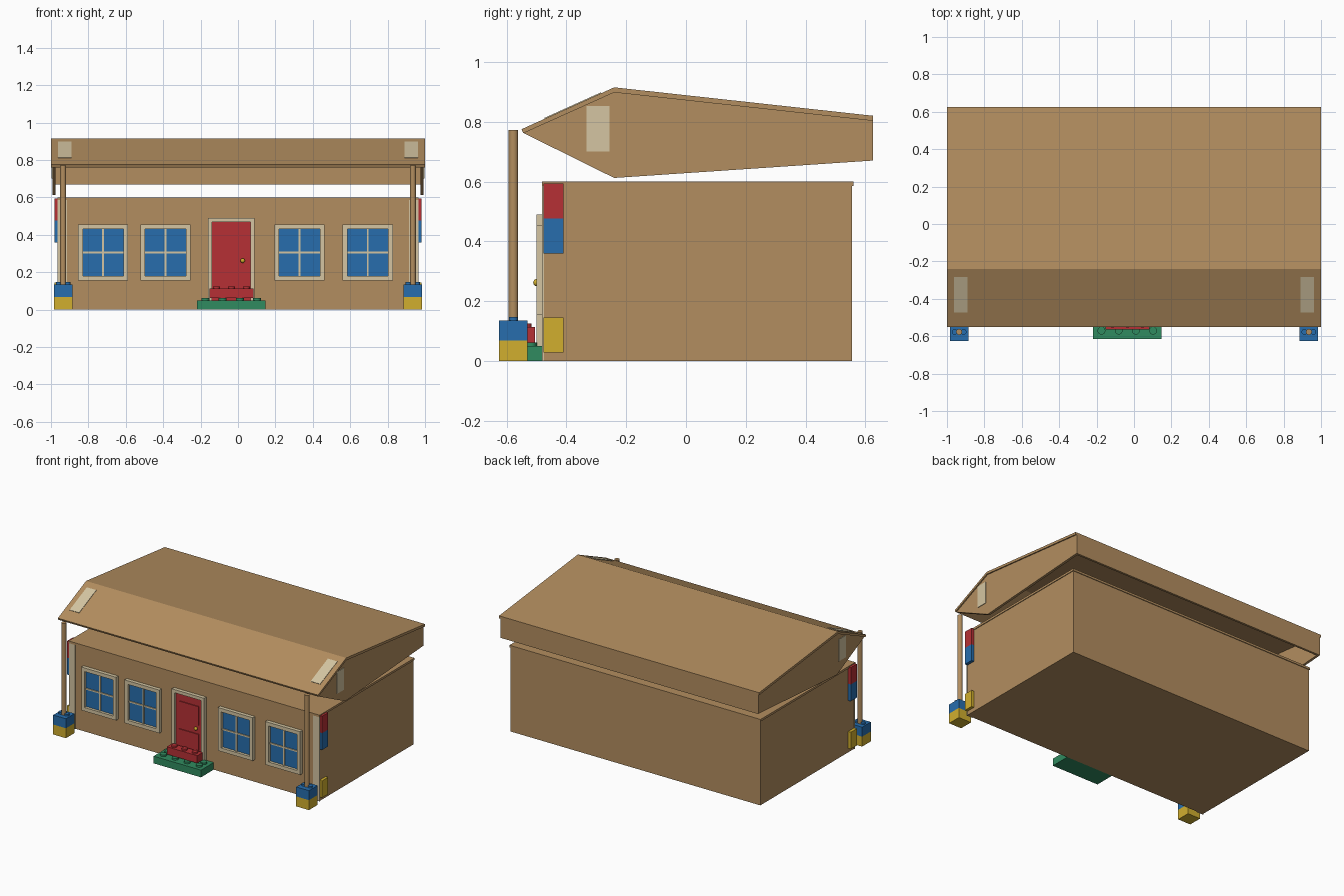
import bpy, bmesh
from math import radians
from mathutils import Matrix, Vector

if "Cube" in bpy.data.objects:
    bpy.data.objects.remove(bpy.data.objects["Cube"], do_unlink=True)


def make_material(name, rgb):
    m = bpy.data.materials.new(name)
    m.use_nodes = True
    m.diffuse_color = (*rgb, 1)
    m.node_tree.nodes["Principled BSDF"].inputs["Base Color"].default_value = (*rgb, 1)
    return m


brown = make_material("cardboard brown", (0.45, 0.27, 0.115))
cream = make_material("cream", (0.66, 0.56, 0.36))
blue = make_material("blue", (0.02, 0.155, 0.42))
red = make_material("red", (0.47, 0.03, 0.035))
yellow = make_material("yellow", (0.64, 0.43, 0.028))
green = make_material("green", (0.03, 0.26, 0.115))


def finish(bm, name, mat):
    bmesh.ops.recalc_face_normals(bm, faces=bm.faces)
    me = bpy.data.meshes.new(name)
    bm.to_mesh(me)
    bm.free()
    me.materials.append(mat)
    ob = bpy.data.objects.new(name, me)
    bpy.context.collection.objects.link(ob)
    return ob


def box(name, mat, x, y, z):
    """Box from (low, high) pairs."""
    bm = bmesh.new()
    size = [b - a for a, b in (x, y, z)]
    mid = [(a + b) / 2 for a, b in (x, y, z)]
    bmesh.ops.create_cube(bm, size=1, matrix=Matrix.Translation(mid) @ Matrix.Diagonal((*size, 1)))
    return finish(bm, name, mat)


def prism(name, mat, x, profile):
    """Extrude a (y, z) profile from x[0] to x[1]."""
    bm = bmesh.new()
    face = bm.faces.new([bm.verts.new((x[0], y, z)) for y, z in profile])
    out = bmesh.ops.extrude_face_region(bm, geom=[face])
    verts = [v for v in out["geom"] if isinstance(v, bmesh.types.BMVert)]
    bmesh.ops.translate(bm, verts=verts, vec=(x[1] - x[0], 0, 0))
    return finish(bm, name, mat)


def smooth(ob):
    bpy.ops.object.select_all(action='DESELECT')
    ob.select_set(True)
    bpy.context.view_layer.objects.active = ob
    bpy.ops.object.shade_smooth_by_angle(angle=radians(35))


def cylinder(name, mat, x, y, z, r):
    bm = bmesh.new()
    bmesh.ops.create_cone(bm, cap_ends=True, segments=20, radius1=r, radius2=r, depth=z[1] - z[0],
                          matrix=Matrix.Translation((x, y, sum(z) / 2)))
    smooth(finish(bm, name, mat))


def frame(name, mat, x, y, z, w, sill=True):
    """Rectangular surround made of bars of width w."""
    box(name + "_left_bar", mat, (x[0], x[0] + w), y, z)
    box(name + "_right_bar", mat, (x[1] - w, x[1]), y, z)
    inner = (x[0] + w, x[1] - w)
    box(name + "_head", mat, inner, y, (z[1] - w, z[1]))
    if sill:
        box(name + "_sill", mat, inner, y, (z[0], z[0] + w))


# House body and lid
WALL = -0.475
box("house_body", brown, (-0.96, 0.96), (WALL, 0.555), (0, 0.585))
box("body_lid", brown, (-0.965, 0.965), (-0.482, 0.56), (0.585, 0.6))

# Roof shell: two sloping panels, back fascia and gable ends, open below
eave, ridge, back = (-0.55, 0.775), (-0.24, 0.915), (0.625, 0.82)
T = 0.017
prism("front_roof_panel", brown, (-1, 1),
      [eave, ridge, (ridge[0], ridge[1] - T), (eave[0] + 0.006, eave[1] - T * 0.8)])
prism("back_roof_panel", brown, (-1, 1),
      [ridge, back, (back[0], back[1] - T), (ridge[0], ridge[1] - T)])
box("back_fascia", brown, (-0.99, 0.99), (0.61, 0.625), (0.67, 0.805))

# Parts repeated on both sides
for side, s in (("right", -1), ("left", 1)):
    def span(a, b):
        return tuple(sorted((s * a, s * b)))

    prism(side + "_gable", brown, span(0.975, 0.992),
          [(-0.543, 0.762), (-0.24, 0.9), (0.622, 0.805), (0.622, 0.67), (-0.24, 0.612)])

    # Tape pieces on the gable and the front slope
    box(side + "_gable_tape", cream, span(0.99, 0.996), (-0.333, -0.256), (0.70, 0.852))
    a, b = Vector(eave), Vector(ridge)
    n = Vector((-(b - a).y, (b - a).x)).normalized() * 0.003
    lo, hi = a.lerp(b, 0.25), a.lerp(b, 0.86)
    prism(side + "_slope_tape", cream, span(0.89, 0.963), [lo - n, hi - n, hi + n, lo + n])

    # Corner strip and bricks on the side wall
    box(side + "_corner_strip", cream, span(0.915, 0.964), (-0.481, WALL), (0, 0.585))
    for name, mat, z in (("yellow", yellow, (0.028, 0.145)), ("blue", blue, (0.36, 0.477)),
                         ("red", red, (0.477, 0.594))):
        box(f"{side}_{name}_wall_brick", mat, span(0.955, 0.98), (-0.476, -0.41), z)

    # Porch post standing on two bricks
    bx = span(0.885, 0.983)
    box(side + "_post_base", yellow, bx, (-0.625, -0.53), (0, 0.069))
    box(side + "_post_brick", blue, bx, (-0.625, -0.53), (0.069, 0.135))
    for i, dx in enumerate((-0.024, 0.024)):
        cylinder(f"{side}_post_stud_{i + 1}", blue, s * 0.935 + dx, -0.577, (0.13, 0.147), 0.015)
    cylinder(side + "_porch_post", brown, s * 0.935, -0.577, (0.135, 0.772), 0.016)

# Windows
for i, cx in enumerate((-0.721, -0.388, 0.329, 0.694)):
    name = f"window_{i + 1}"
    cz = 0.305
    x, z = (cx - 0.134, cx + 0.134), (cz - 0.15, cz + 0.15)
    frame(name + "_frame", cream, x, (-0.5, WALL), z, 0.025)
    box(name + "_glass", blue, (cx - 0.11, cx + 0.11), (-0.481, WALL), (cz - 0.126, cz + 0.126))
    box(name + "_upright_bar", cream, (cx - 0.005, cx + 0.005), (-0.488, WALL), (cz - 0.125, cz + 0.125))
    box(name + "_cross_bar", cream, (cx - 0.11, cx + 0.11), (-0.4875, WALL), (cz - 0.005, cz + 0.005))

# Door with raised panels and knob
frame("door_frame", cream, (-0.16, 0.089), (-0.5, WALL), (0.05, 0.49), 0.022, sill=False)
box("door", red, (-0.138, 0.067), (-0.486, WALL), (0.05, 0.468))
for name, z in (("upper", (0.285, 0.415)), ("lower", (0.11, 0.222))):
    box(name + "_door_panel", red, (-0.11, 0.04), (-0.492, -0.48), z)
bm = bmesh.new()
bmesh.ops.create_uvsphere(bm, u_segments=16, v_segments=10, radius=0.012,
                          matrix=Matrix.Translation((0.025, -0.499, 0.262)))
smooth(finish(bm, "door_knob", yellow))

# Brick steps with studs
box("lower_step", green, (-0.218, 0.146), (-0.615, WALL), (0, 0.05))
box("upper_step", red, (-0.152, 0.082), (-0.565, -0.505), (0.062, 0.114))
for i in range(4):
    for row, y in enumerate((-0.57, -0.52)):
        cylinder(f"lower_step_stud_{row + 1}_{i + 1}", green, -0.174 + i * 0.092, y, (0.045, 0.062), 0.021)
for i in range(3):
    cylinder(f"upper_step_stud_{i + 1}", red, -0.115 + i * 0.08, -0.535, (0.11, 0.125), 0.019)
